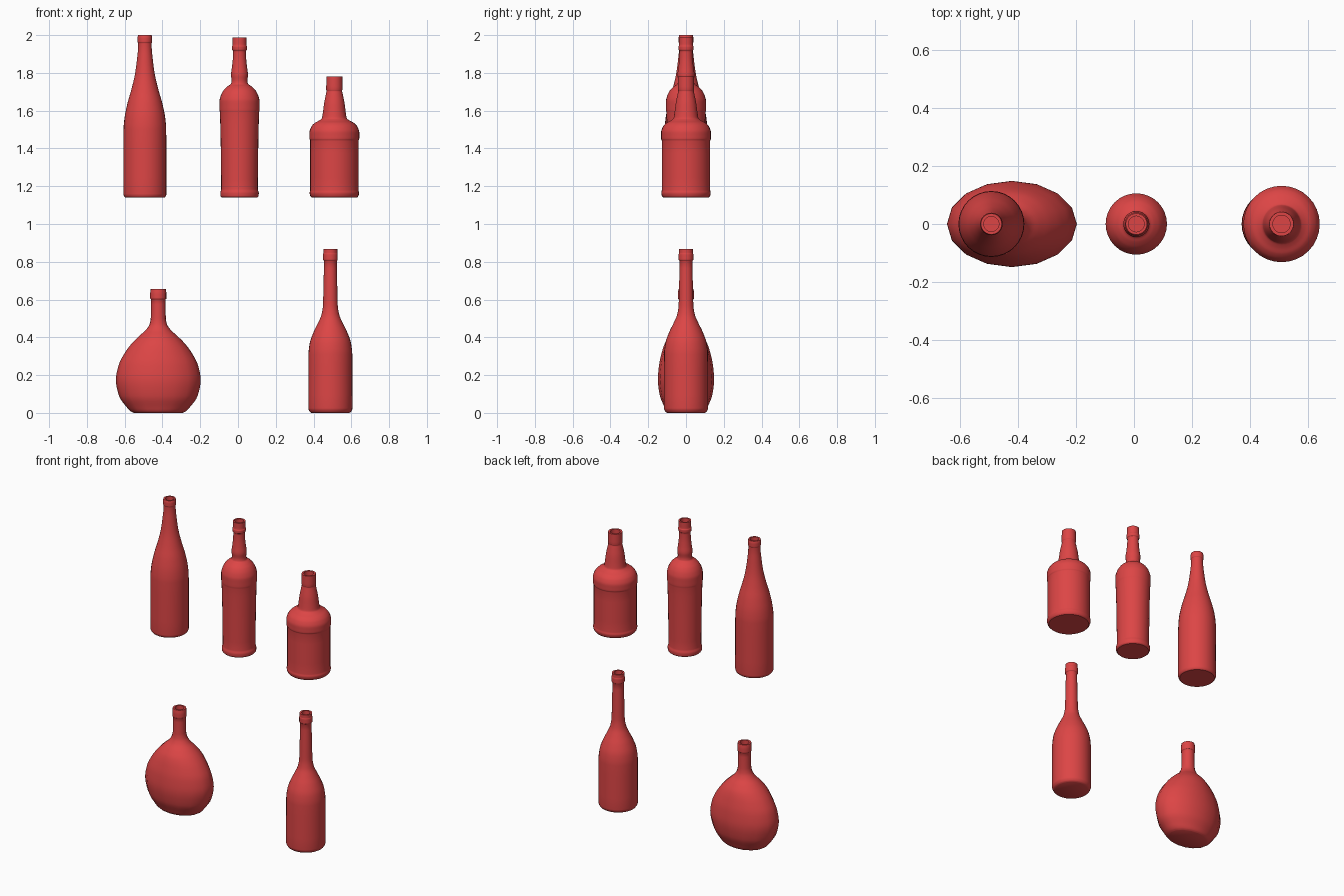
import bpy, bmesh, math

glass = bpy.data.materials.new("red_glass")
glass.diffuse_color = (0.72, 0.06, 0.06, 1)


def smooth_profile(pts, steps=4):
    """Monotone cubic through (z, rx, ry) points, with no overshoot."""
    n = len(pts)

    def slopes(k):
        d = [(pts[i + 1][k] - pts[i][k]) / (pts[i + 1][0] - pts[i][0]) for i in range(n - 1)]
        inner = [2 * a * b / (a + b) if a * b > 0 else 0 for a, b in zip(d, d[1:])]
        return [d[0]] + inner + [d[-1]]

    m = {k: slopes(k) for k in (1, 2)}
    out = []
    for i in range(n - 1):
        p, q = pts[i], pts[i + 1]
        h = q[0] - p[0]
        for s in range(steps):
            t = s / steps
            row = [p[0] + h * t]
            for k in (1, 2):
                row.append((2*t**3 - 3*t**2 + 1) * p[k] + (t**3 - 2*t**2 + t) * h * m[k][i]
                           + (3*t**2 - 2*t**3) * q[k] + (t**3 - t**2) * h * m[k][i + 1])
            out.append(tuple(row))
    return out + [pts[-1]]


def bottle(name, x, z0, pts, mouth, sides=32, depth=0.12):
    pts = [p if len(p) == 3 else (p[0], p[1], p[1]) for p in pts]
    rings = smooth_profile(pts)
    top = pts[-1][0]
    # mouth rim and bore
    rings += [(top, mouth, mouth), (top - depth, mouth, mouth)]
    bm = bmesh.new()
    loops = []
    for z, rx, ry in rings:
        loops.append([bm.verts.new((rx * math.cos(2 * math.pi * i / sides),
                                    ry * math.sin(2 * math.pi * i / sides), z))
                      for i in range(sides)])
    for a, b in zip(loops, loops[1:]):
        for i in range(sides):
            j = (i + 1) % sides
            bm.faces.new((a[i], a[j], b[j], b[i]))
    bm.faces.new(loops[0][::-1])
    bm.faces.new(loops[-1])
    mesh = bpy.data.meshes.new(name)
    bm.to_mesh(mesh)
    bm.free()
    mesh.materials.append(glass)
    ob = bpy.data.objects.new(name, mesh)
    ob.location = (x, 0, z0)
    bpy.context.collection.objects.link(ob)
    bpy.context.view_layer.objects.active = ob
    ob.select_set(True)
    bpy.ops.object.shade_smooth_by_angle(angle=math.radians(40))
    ob.select_set(False)


# Upper row: sloped, tall-necked and squat bottles
bottle("sloped_bottle", -0.493, 1.14, [
    (0, 0.104), (0.006, 0.110), (0.02, 0.114), (0.36, 0.113), (0.42, 0.108),
    (0.50, 0.092), (0.57, 0.072), (0.65, 0.053), (0.73, 0.042), (0.80, 0.036),
    (0.818, 0.036), (0.823, 0.039), (0.845, 0.039), (0.86, 0.036)], 0.026)

bottle("tall_neck_bottle", 0.008, 1.14, [
    (0, 0.094), (0.008, 0.101), (0.025, 0.102), (0.045, 0.097), (0.25, 0.099), (0.45, 0.104),
    (0.465, 0.106), (0.51, 0.106), (0.54, 0.099), (0.57, 0.083), (0.59, 0.062),
    (0.602, 0.045), (0.62, 0.042), (0.65, 0.045), (0.69, 0.040), (0.74, 0.035),
    (0.777, 0.034), (0.782, 0.039), (0.80, 0.040), (0.806, 0.037), (0.848, 0.037)], 0.027)

bottle("squat_bottle", 0.51, 1.14, [
    (0, 0.120), (0.008, 0.127), (0.025, 0.131), (0.04, 0.128), (0.30, 0.128),
    (0.312, 0.132), (0.345, 0.132), (0.375, 0.122), (0.395, 0.104), (0.407, 0.082),
    (0.42, 0.066), (0.44, 0.062), (0.50, 0.054), (0.55, 0.044), (0.566, 0.041),
    (0.571, 0.043), (0.64, 0.042)], 0.030)

# Lower row: flattened flask and wine-style bottle
bottle("flat_flask", -0.422, 0, [
    (0, 0.130, 0.092), (0.008, 0.145, 0.102), (0.03, 0.167, 0.113), (0.09, 0.208, 0.138),
    (0.175, 0.2245, 0.149), (0.25, 0.211, 0.143), (0.32, 0.176, 0.128), (0.37, 0.138, 0.111),
    (0.41, 0.098, 0.084), (0.44, 0.065, 0.058), (0.47, 0.046, 0.044), (0.50, 0.040, 0.040),
    (0.60, 0.038, 0.038), (0.605, 0.043, 0.043), (0.63, 0.043, 0.043), (0.656, 0.040, 0.040)],
    0.028, sides=16)

bottle("round_bottle", 0.489, 0, [
    (0, 0.100), (0.006, 0.109), (0.025, 0.117), (0.31, 0.116), (0.37, 0.109),
    (0.43, 0.088), (0.475, 0.066), (0.52, 0.047), (0.57, 0.039), (0.65, 0.037),
    (0.805, 0.034), (0.81, 0.039), (0.84, 0.039), (0.846, 0.037), (0.867, 0.037)], 0.026)
